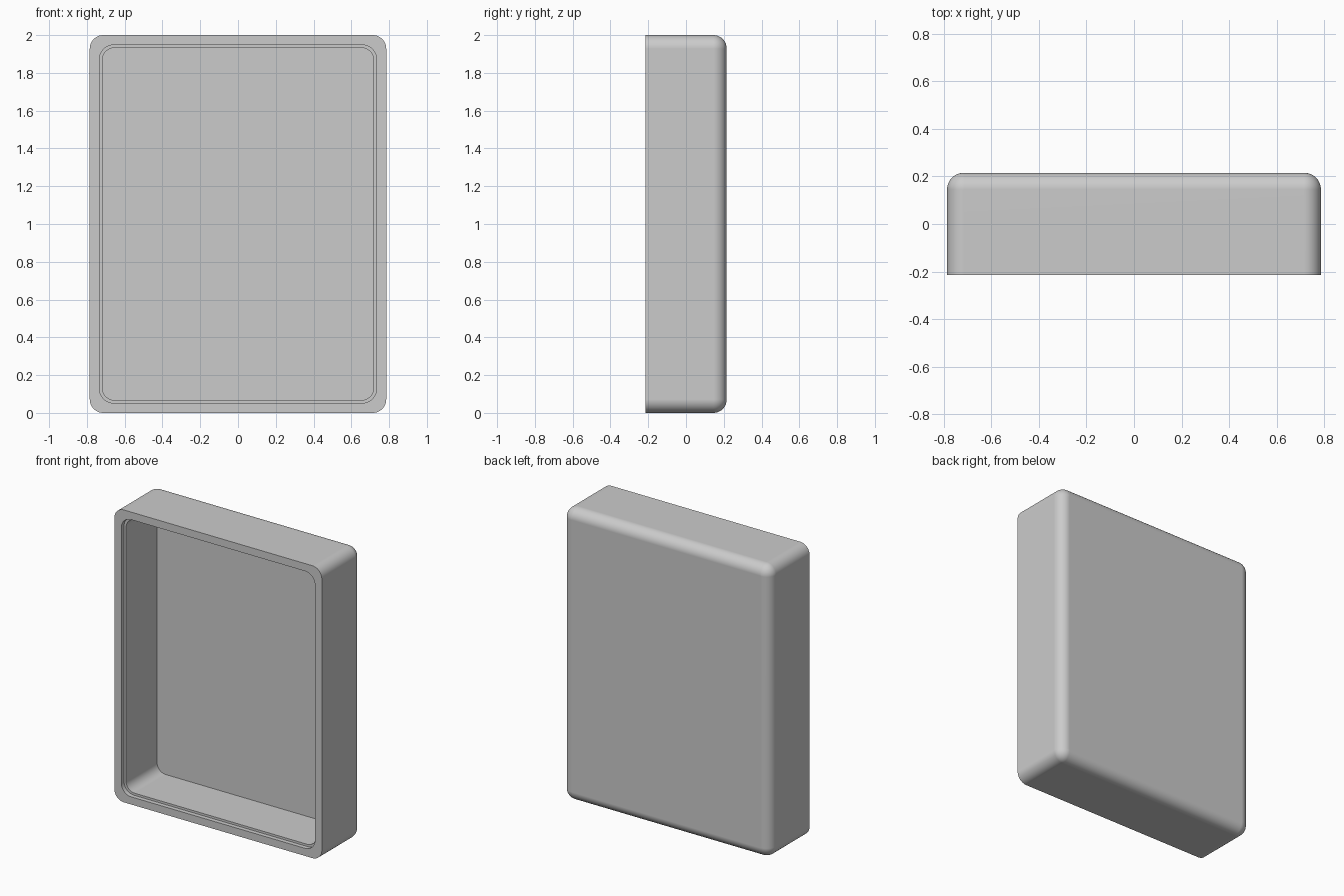
import bpy, bmesh
from math import sin, cos, pi

cube = bpy.data.objects.get("Cube")
if cube:
    bpy.data.objects.remove(cube, do_unlink=True)

HALF_W, HALF_H, HALF_D = 0.785, 1.0, 0.215   # outer half sizes
CORNER, BACK_ROUND = 0.072, 0.07             # corner and back edge radii
STEPS = 10                                   # segments per quarter round

grey = bpy.data.materials.new("plain grey")
grey.use_nodes = True
grey.diffuse_color = (0.6, 0.6, 0.6, 1)
grey.node_tree.nodes["Principled BSDF"].inputs["Base Color"].default_value = (0.6, 0.6, 0.6, 1)


def ring(bm, inset, radius, y):
    """Rounded rectangle of vertices, inset from the outer size, at depth y."""
    cx, cz = HALF_W - inset - radius, HALF_H - inset - radius
    verts = []
    for quarter, (sx, sz) in enumerate(((1, 1), (-1, 1), (-1, -1), (1, -1))):
        for i in range(STEPS + 1):
            a = (quarter + i / STEPS) * pi / 2
            verts.append(bm.verts.new((sx * cx + radius * cos(a), y,
                                       HALF_H + sz * cz + radius * sin(a))))
    return verts


# Section of the shell: inset, corner radius, depth, from back face to inner floor
section = []
for i in range(STEPS + 1):
    a = pi / 2 * (1 - i / STEPS)
    inset = BACK_ROUND * (1 - cos(a))
    section.append((inset, CORNER - inset, HALF_D - BACK_ROUND * (1 - sin(a))))
section += [
    (0, CORNER, -HALF_D),                 # front rim, outer edge
    (0.052, 0.075, -HALF_D),              # front rim, inner edge
    (0.052, 0.075, -HALF_D + 0.03),       # rebate wall
    (0.067, 0.065, -HALF_D + 0.03),       # rebate ledge
    (0.067, 0.065, HALF_D - 0.065),       # inner wall down to the floor
]

# Loft the section into a hollow tray
bm = bmesh.new()
rings = [ring(bm, *s) for s in section]
n = len(rings[0])
for a, b in zip(rings, rings[1:]):
    for i in range(n):
        j = (i + 1) % n
        bm.faces.new((a[i], a[j], b[j], b[i]))
bm.faces.new(rings[0])
bm.faces.new(rings[-1])
bmesh.ops.recalc_face_normals(bm, faces=bm.faces)

mesh = bpy.data.meshes.new("tray_shell")
bm.to_mesh(mesh)
bm.free()
mesh.materials.append(grey)
tray = bpy.data.objects.new("tray_shell", mesh)
bpy.context.collection.objects.link(tray)

# Smooth rounds, crisp rim and inner edges
bpy.ops.object.select_all(action='DESELECT')
tray.select_set(True)
bpy.context.view_layer.objects.active = tray
bpy.ops.object.shade_smooth_by_angle(angle=pi / 6)
normals = tray.modifiers.new("Even shading", 'WEIGHTED_NORMAL')
normals.keep_sharp = True
